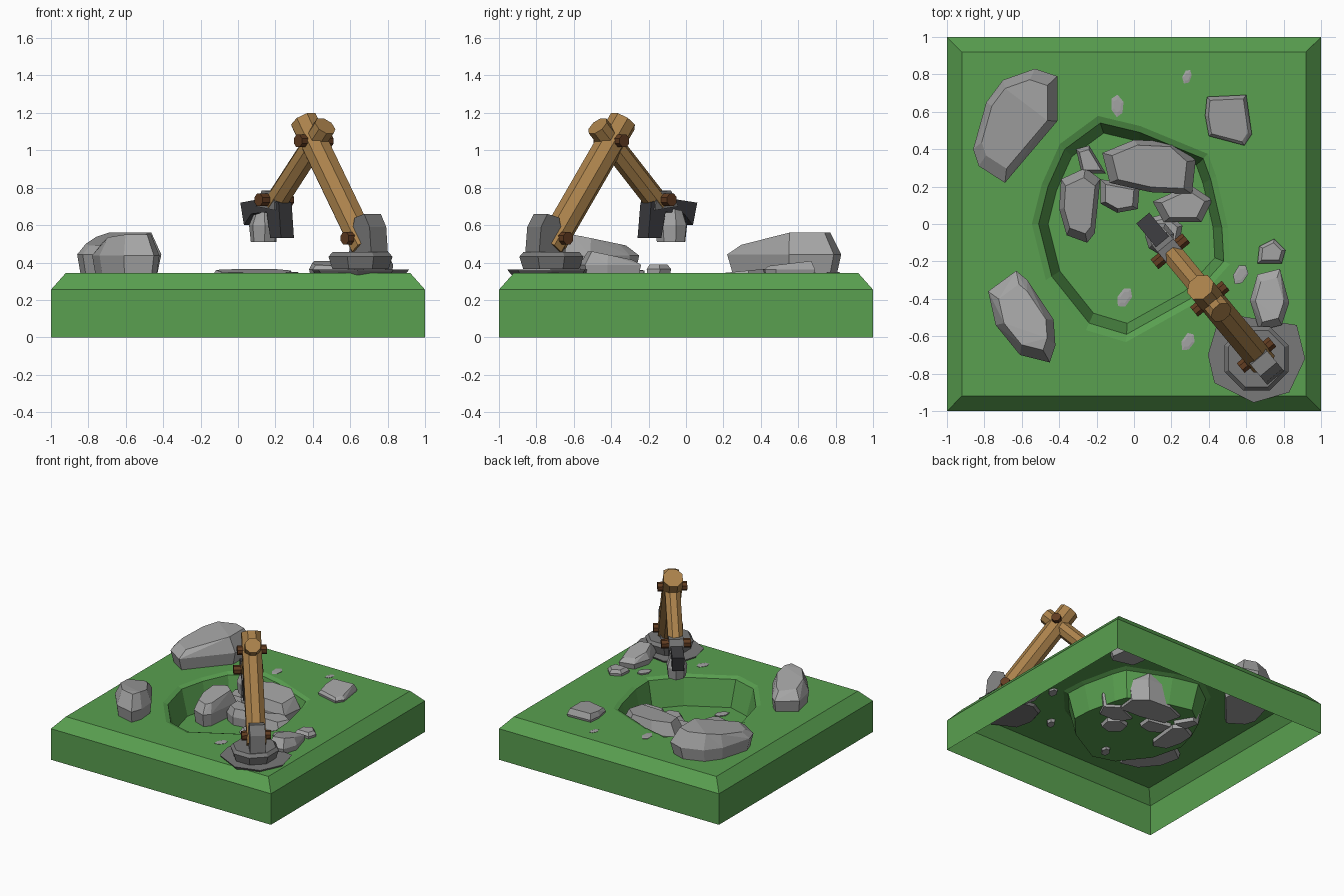
import bpy, bmesh, math, random
from mathutils import Vector, Matrix

if "Cube" in bpy.data.objects:
    bpy.data.objects.remove(bpy.data.objects["Cube"])

random.seed(4)


def material(name, rgb):
    m = bpy.data.materials.new(name)
    m.diffuse_color = (*rgb, 1)
    m.use_nodes = True
    m.node_tree.nodes["Principled BSDF"].inputs["Base Color"].default_value = m.diffuse_color
    return m


GREEN = material("grass", (0.10, 0.35, 0.08))
WOOD = material("wood", (0.40, 0.22, 0.07))
PEG = material("peg_wood", (0.12, 0.045, 0.015))
STONE = material("cut_stone", (0.19, 0.19, 0.19))
DARK = material("dark_metal", (0.045, 0.045, 0.05))
ROCK = material("rock", (0.37, 0.37, 0.37))


def finish(name, bm, mat):
    bmesh.ops.recalc_face_normals(bm, faces=bm.faces)
    me = bpy.data.meshes.new(name)
    bm.to_mesh(me)
    bm.free()
    me.materials.append(mat)
    ob = bpy.data.objects.new(name, me)
    bpy.context.collection.objects.link(ob)
    return ob


def rock(name, outline, z0, z1, tilt=(0, 0), top=0.72, belly=0.55, mat=ROCK):
    """Convex chunk: tucked-in base, full outline at the belly, smaller tilted top."""
    bm = bmesh.new()
    pts = [Vector(p) for p in outline]
    c = sum(pts, Vector((0, 0))) / len(pts)
    for p in pts:
        d = p - c
        for k, z in ((0.88, z0), (1, z0 + (z1 - z0) * belly), (top, z1)):
            q = c + d * k
            if z == z1:
                z = min(z1, z1 - 0.02 + tilt[0] * d.x + tilt[1] * d.y)
            bm.verts.new((q.x, q.y, z))
    res = bmesh.ops.convex_hull(bm, input=bm.verts)
    junk = {v for v in res["geom_interior"] if isinstance(v, bmesh.types.BMVert)}
    bmesh.ops.delete(bm, geom=list(junk), context='VERTS')
    bmesh.ops.dissolve_limit(bm, angle_limit=0.05, verts=bm.verts, edges=bm.edges)
    return finish(name, bm, mat)


def ngon(x, y, r, n=8, turn=0.3, stretch=1.0, angle=0.0, jitter=0.0):
    out = []
    for i in range(n):
        a = turn + math.tau * i / n
        k = r * (1 + random.uniform(-jitter, jitter))
        v = Matrix.Rotation(angle, 2) @ Vector((k * math.cos(a), k * stretch * math.sin(a)))
        out.append((x + v.x, y + v.y))
    return out


# Arm plane: s runs from the base toward the pit, n across, z up
def P(s, n, z):
    return Vector((0.655 - 0.64 * s + 0.77 * n, -0.70 + 0.77 * s + 0.64 * n, z))


def slab(name, profile, half, mat):
    bm = bmesh.new()
    a = [bm.verts.new(P(s, -half, z)) for s, z in profile]
    b = [bm.verts.new(P(s, half, z)) for s, z in profile]
    bm.faces.new(a)
    bm.faces.new(b[::-1])
    for i in range(len(a)):
        j = (i + 1) % len(a)
        bm.faces.new((a[i], b[i], b[j], a[j]))
    return finish(name, bm, mat)


def beam(name, a, b, r, mat, sides=8):
    bm = bmesh.new()
    bmesh.ops.create_cone(bm, cap_ends=True, segments=sides, radius1=r, radius2=r, depth=(b - a).length)
    m = (b - a).to_track_quat('Z', 'Y').to_matrix().to_4x4()
    m = Matrix.Translation((a + b) / 2) @ m @ Matrix.Rotation(math.pi / sides, 4, 'Z')
    bmesh.ops.transform(bm, matrix=m, verts=bm.verts)
    return finish(name, bm, mat)


# Ground: open-bottomed tile with chamfered rim and a sunken pit
bm = bmesh.new()


def ring(pts, z):
    return [bm.verts.new((x, y, z)) for x, y in pts]


def skirt(a, b):
    for i in range(len(a)):
        j = (i + 1) % len(a)
        bm.faces.new((a[i], a[j], b[j], b[i]))


def square(h):
    return [(-h, -h), (h, -h), (h, h), (-h, h)]


pit = [(-.18, .54), (.03, .49), (.37, .35), (.41, .24), (.47, -.02), (.48, -.20), (.30, -.40),
       (-.04, -.59), (-.24, -.53), (-.44, -.28), (-.51, 0), (-.46, .2), (-.37, .40)]


def grow(k):
    return [(x * k, y * k) for x, y in pit]


low, mid, top = ring(square(1), 0), ring(square(1), .255), ring(square(.92), .345)
lip, rim, floor = ring(grow(1.07), .345), ring(pit, .33), ring(grow(.90), .12)
for a, b in ((low, mid), (mid, top), (lip, rim), (rim, floor)):
    skirt(a, b)
bm.faces.new(floor)
edges = [bm.edges.get((r[i], r[(i + 1) % len(r)])) for r in (top, lip) for i in range(len(r))]
bmesh.ops.triangle_fill(bm, use_beauty=True, edges=edges)
finish("ground", bm, GREEN)

# Boulders on the grass
rock("boulder_back_left", [(-.70, .77), (-.53, .83), (-.41, .79), (-.41, .55), (-.69, .22),
     (-.83, .31), (-.86, .40), (-.79, .65)], .30, .56, (.1, .12), .78)
rock("boulder_front_left", [(-.63, -.25), (-.57, -.3), (-.43, -.51), (-.42, -.65), (-.45, -.74),
     (-.61, -.70), (-.74, -.54), (-.78, -.36)], .30, .55, (0, -.15), .72)
rock("boulder_back_right", [(.39, .68), (.60, .69), (.63, .48), (.59, .42), (.40, .47), (.38, .58)],
     .30, .415, (0, .1), .85)
rock("boulder_right", [(.67, -.12), (.75, -.08), (.81, -.14), (.79, -.21), (.66, -.21)], .31, .41)
rock("boulder_by_base", [(.66, -.27), (.78, -.24), (.83, -.42), (.79, -.54), (.67, -.57), (.62, -.41)],
     .30, .46, (0, -.15), .72)

# Rubble in the pit
rock("pit_rock_long", [(-.17, .38), (0, .45), (.22, .44), (.33, .34), (.31, .16), (.09, .17), (-.13, .22)],
     .10, .375, (0, .08), .8, .6)
rock("pit_rock_left", [(-.39, .24), (-.26, .30), (-.18, .24), (-.21, -.05), (-.25, -.10), (-.36, -.06),
     (-.40, .08)], .09, .33, (0, .1), .75)
rock("pit_rock_middle", [(-.18, .24), (.03, .20), (.02, .08), (-.09, .06), (-.18, .11)], .09, .27)
rock("pit_rock_back", [(-.31, .40), (-.24, .42), (-.15, .27), (-.28, .27)], .09, .26)
rock("pit_rock_right", [(.10, .12), (.30, .21), (.42, .13), (.36, .01), (.16, .01)], .10, .29)
rock("pit_rock_front", ngon(.16, -.04, .11, 6, jitter=.1), .09, .22)

# Pebbles
for i, (x, y, z, r, a) in enumerate([(-.09, .63, .36, .035, .1), (.285, .79, .36, .024, -.3),
                                     (-.05, -.39, .14, .035, -.5), (.57, -.27, .37, .036, -.4),
                                     (.29, -.63, .36, .032, -.5)]):
    rock(f"pebble_{i + 1}", ngon(x, y, r, 6, 0.3, 1.7, a, .1), z - .04, z + .01, top=.6)

# Stone base with bracket
rock("base_slab", [(.395, -.70), (.44, -.55), (.55, -.49), (.87, -.54), (.915, -.72), (.83, -.90),
     (.64, -.955), (.43, -.85)], .325, .375, (0, 0), .98, .75, STONE)
rock("base_plinth", ngon(.655, -.72, .185, 8, math.pi / 8), .365, .475, (0, 0), .88, .6, STONE)
slab("base_bracket", [(-.16, .44), (-.145, .59), (-.10, .66), (-.02, .64), (.03, .44)], .058, STONE)

# Two wooden beams and the pegs holding them
beam("boom", P(-.04, 0, .475), P(.47, 0, 1.155), .078, WOOD)
beam("forearm", P(.72, 0, .71), P(.295, 0, 1.13), .062, WOOD)
for name, s, z in (("base_peg", 0, .53), ("elbow_peg", .39, 1.05), ("grab_peg", .72, .735)):
    beam(name, P(s, -.11, z), P(s, .11, z), .036, PEG)

# Grab holding a rock
slab("grab_mount", [(.65, .68), (.66, .78), (.76, .785), (.81, .70)], .055, STONE)
slab("grab_jaws", [(.61, .53), (.63, .72), (.70, .75), (.95, .72), (.92, .60), (.86, .66),
                   (.73, .67), (.70, .53)], .045, DARK)
c = P(.81, 0, 0)
rock("held_rock", ngon(c.x, c.y, .088, 7, jitter=.12), .51, .69, (.2, 0), .7, .5)
